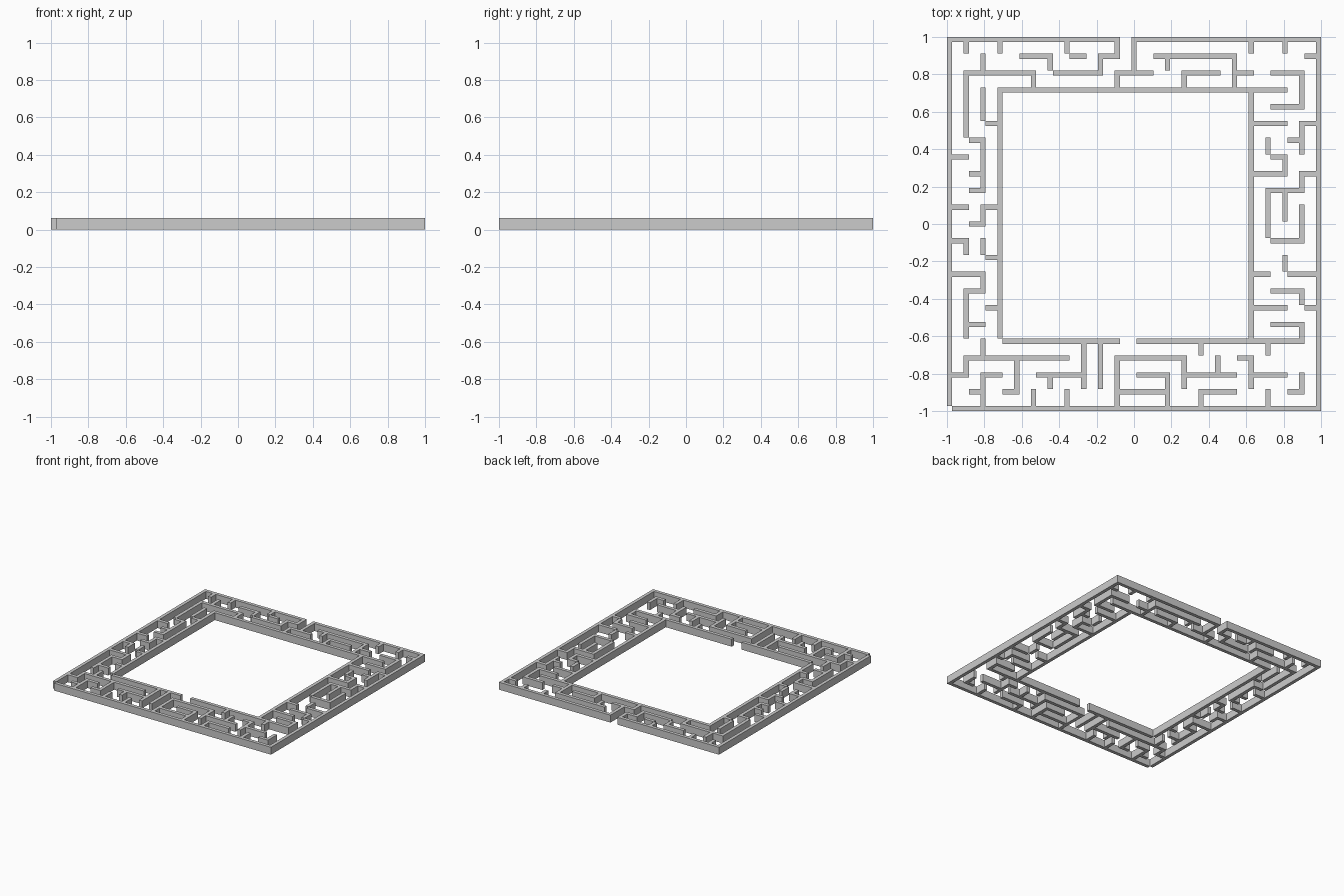
import bpy, bmesh

if "Cube" in bpy.data.objects:
    bpy.data.objects.remove(bpy.data.objects["Cube"])

CELLS, THICK, HEIGHT = 22, 0.028, 0.061
PITCH = (2 - THICK) / CELLS
filled = set()   # plan squares: even index = wall post, odd index = span between posts


def across(*walls):
    """Walls along x: (row from the back, start column, end column)."""
    for row, a, b in walls:
        filled.update((k, 2 * row) for k in range(2 * a + 1, 2 * b + 1))


def along(*walls):
    """Walls along y: (column from the left, start row, end row)."""
    for col, a, b in walls:
        filled.update((2 * col, k) for k in range(2 * a, 2 * b))


def edge(k):
    return -1 + (k // 2) * PITCH + (k % 2) * THICK


# outer boundary, with entrance gap at the back
across((0, 0, 10), (0, 11, 22), (22, 0, 22))
along((0, 0, 22), (22, 0, 22))

# inner boundary, with exit gap at the front
across((3, 3, 20), (18, 3, 10), (18, 11, 21))
along((3, 3, 18), (18, 3, 18))

# back corridor partitions
across((1, 4, 6), (1, 7, 8), (1, 9, 10), (1, 12, 17), (1, 21, 22),
       (2, 1, 5), (2, 6, 9), (2, 10, 12), (2, 14, 16), (2, 17, 18), (2, 19, 21))
along((1, 0, 1), (3, 0, 1), (7, 0, 1), (10, 0, 1), (11, 0, 2), (18, 0, 1),
      (20, 0, 1), (2, 1, 2), (6, 1, 2), (9, 1, 2), (13, 1, 2), (17, 1, 3),
      (5, 2, 3), (10, 2, 3), (14, 2, 3))

# left corridor partitions
across((5, 2, 3), (6, 1, 2), (7, 0, 1), (8, 1, 2), (9, 1, 2), (10, 0, 1),
       (10, 2, 3), (11, 1, 2), (12, 0, 1), (13, 2, 3), (14, 0, 2), (15, 1, 2),
       (16, 2, 3), (17, 1, 2))
along((1, 2, 6), (2, 3, 5), (2, 6, 9), (2, 10, 11), (1, 12, 13), (2, 12, 13),
      (2, 14, 15), (1, 15, 18))

# right corridor partitions
across((4, 19, 21), (5, 18, 20), (5, 21, 22), (6, 20, 21), (7, 19, 20),
       (8, 18, 20), (8, 21, 22), (9, 19, 21), (12, 19, 21), (14, 18, 19),
       (14, 20, 22), (15, 19, 21), (16, 18, 20), (16, 21, 22), (17, 19, 21))
along((21, 2, 4), (21, 5, 7), (19, 6, 7), (20, 7, 8), (21, 8, 9), (19, 9, 12),
      (20, 9, 11), (21, 10, 12), (20, 13, 14), (21, 15, 16), (21, 17, 18))

# front corridor partitions
across((19, 1, 7), (19, 10, 14), (19, 17, 18), (20, 0, 1), (20, 2, 3), (20, 5, 8),
       (20, 11, 13), (20, 14, 17), (20, 18, 20), (21, 1, 2), (21, 3, 4),
       (21, 10, 12), (21, 12, 13), (21, 15, 17), (21, 20, 21))
along((2, 18, 19), (8, 18, 21), (9, 18, 21), (15, 18, 19), (19, 18, 19),
      (1, 19, 20), (4, 19, 21), (10, 19, 22), (14, 19, 21), (16, 19, 20),
      (18, 19, 21), (2, 20, 22), (6, 20, 21), (13, 20, 22), (21, 20, 21),
      (5, 21, 22), (7, 21, 22), (15, 21, 22), (19, 21, 22))
filled.discard((21 * 2 - 1 + 0, 21 * 2 + 1))

# plan outline joined into one sheet, then raised to wall height
bm = bmesh.new()
corners = {}


def corner(i, j):
    if (i, j) not in corners:
        corners[i, j] = bm.verts.new((edge(i), -edge(j), 0))
    return corners[i, j]


for i, j in sorted(filled):
    bm.faces.new([corner(i, j + 1), corner(i + 1, j + 1), corner(i + 1, j), corner(i, j)])
raised = bmesh.ops.extrude_face_region(bm, geom=bm.faces[:], use_keep_orig=True)
bmesh.ops.translate(bm, vec=(0, 0, HEIGHT),
                    verts=[g for g in raised["geom"] if isinstance(g, bmesh.types.BMVert)])
bmesh.ops.recalc_face_normals(bm, faces=bm.faces[:])

mesh = bpy.data.meshes.new("maze_walls")
bm.to_mesh(mesh)
bm.free()
bpy.context.collection.objects.link(bpy.data.objects.new("maze_walls", mesh))
